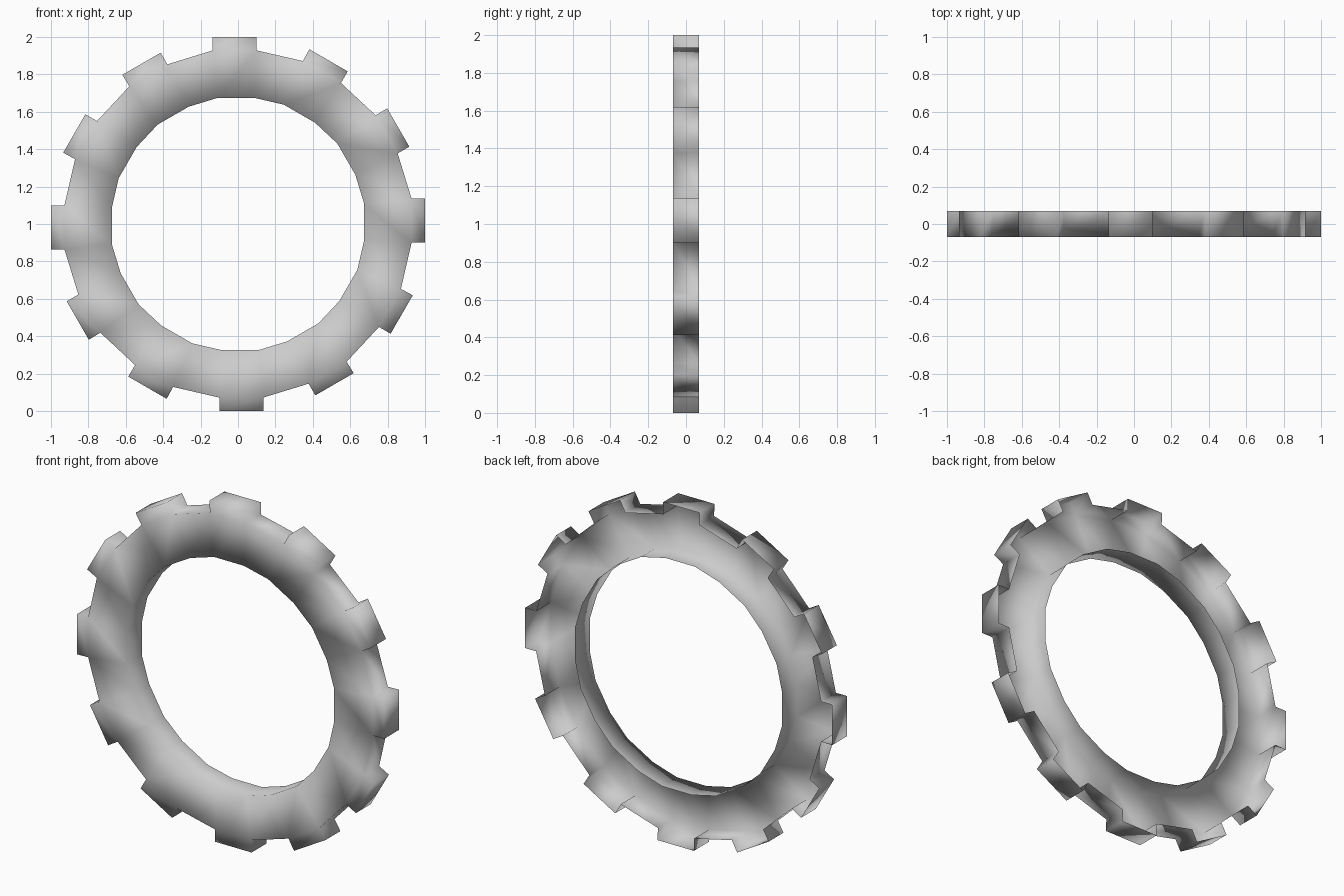
import bpy, bmesh
from math import radians, sin, cos

cube = bpy.data.objects.get("Cube")
if cube:
    bpy.data.objects.remove(cube)

TEETH = 12
HALF_DEPTH = 0.069
# One tooth at the top of the ring: inner, root and tip pairs (x, distance up)
INNER = [(-0.107, 0.675), (0.085, 0.675)]
ROOT = [(-0.135, 0.928), (0.1, 0.928)]
TIP = [(-0.137, 1.0), (0.1, 1.0)]

steel = bpy.data.materials.new("plain grey")
steel.use_nodes = True
GREY = (0.6, 0.6, 0.6, 1)
steel.diffuse_color = GREY
steel.node_tree.nodes["Principled BSDF"].inputs["Base Color"].default_value = GREY

bm = bmesh.new()


def place(point, step, y):
    """Add a vertex turned clockwise around the ring centre."""
    a = radians(360 / TEETH * step)
    x, r = point
    return bm.verts.new((x * cos(a) + r * sin(a), y, 1 - x * sin(a) + r * cos(a)))


# Vertices of every tooth on the front face and on the open rear rim
sectors = []
for i in range(TEETH):
    front, rear = ([[place(p, i, y) for p in pair] for pair in (INNER, ROOT, TIP)]
                   for y in (-HALF_DEPTH, HALF_DEPTH))
    sectors.append((front, rear))

inner_path, outer_path = [], []
for i, (front, rear) in enumerate(sectors):
    inn, root, tip = front
    next_inn, next_root, _ = sectors[(i + 1) % TEETH][0]
    # Front face: ring under the tooth, the tooth, and the gap to the next
    bm.faces.new((inn[0], inn[1], root[1], root[0]))
    bm.faces.new((root[0], root[1], tip[1], tip[0]))
    bm.faces.new((inn[1], next_inn[0], next_root[0], root[1]))
    # Collect the outlines as front and rear pairs
    inner_path += zip(inn, rear[0])
    outer_path += [(root[0], rear[1][0]), (tip[0], rear[2][0]),
                   (tip[1], rear[2][1]), (root[1], rear[1][1])]


def wall(path, outward):
    """Join a closed outline to its rear rim."""
    for (f0, r0), (f1, r1) in zip(path, path[1:] + path[:1]):
        loop = (f0, f1, r1, r0)
        bm.faces.new(loop if outward else loop[::-1])


wall(outer_path, True)
wall(inner_path, False)

# Face the shell outward, with the flat face towards the front
bmesh.ops.recalc_face_normals(bm, faces=bm.faces)
bm.normal_update()
if sum(f.normal.y for f in bm.faces) > 0:
    bmesh.ops.reverse_faces(bm, faces=bm.faces)
for f in bm.faces:
    f.smooth = True

mesh = bpy.data.meshes.new("toothed_ring")
bm.to_mesh(mesh)
bm.free()
mesh.materials.append(steel)
ring = bpy.data.objects.new("toothed_ring", mesh)
bpy.context.collection.objects.link(ring)
